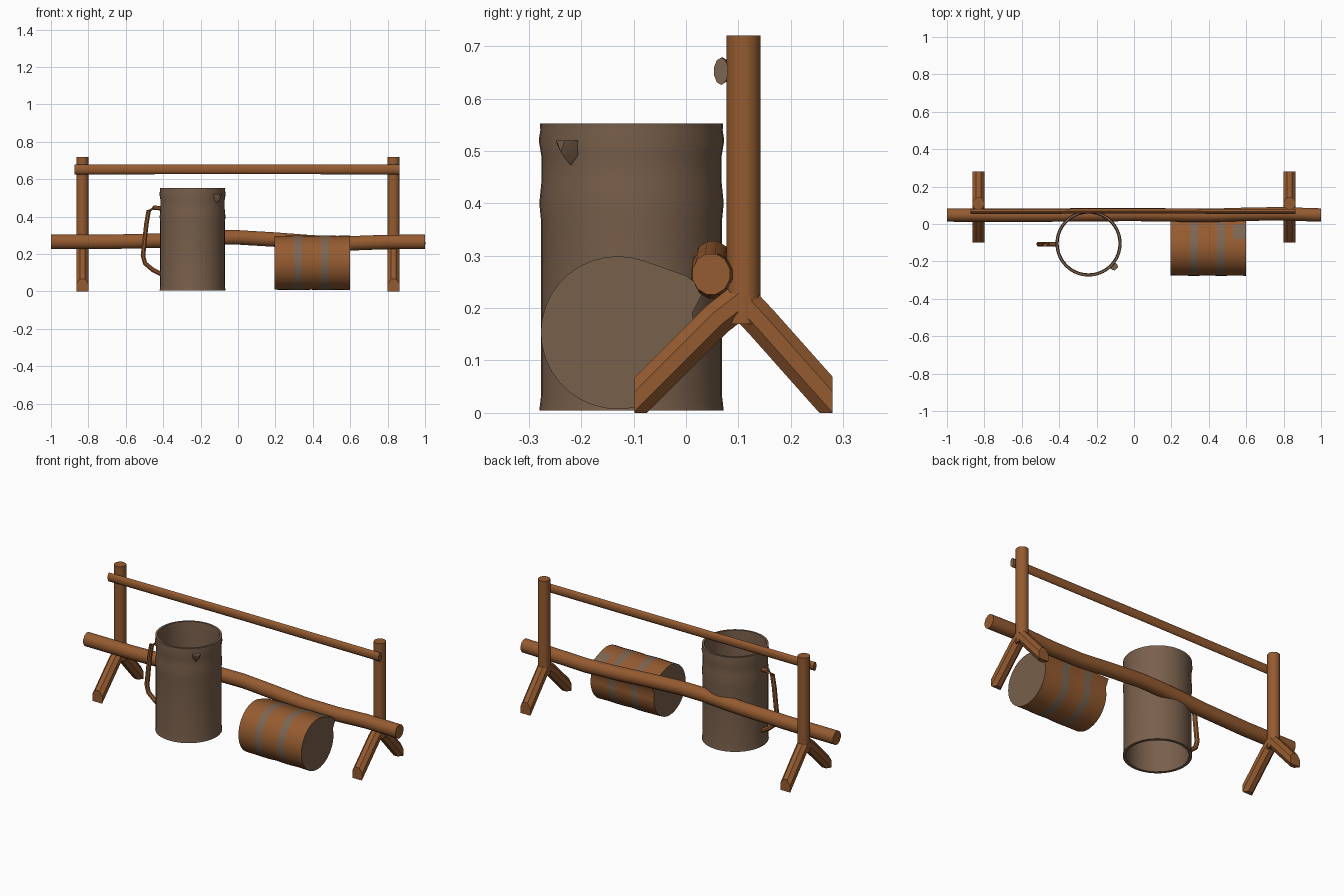
import bpy, bmesh
from math import sin, cos, pi, radians
from mathutils import Vector

if "Cube" in bpy.data.objects:
    bpy.data.objects.remove(bpy.data.objects["Cube"])


def material(name, rgb):
    m = bpy.data.materials.new(name)
    m.use_nodes = True
    m.diffuse_color = (*rgb, 1)
    m.node_tree.nodes["Principled BSDF"].inputs["Base Color"].default_value = (*rgb, 1)
    return m


wood = material("warm wood", (0.30, 0.105, 0.03))
metal = material("dull brown metal", (0.19, 0.115, 0.07))
band = material("grey brown band", (0.20, 0.13, 0.085))


def finish(name, bm, mats, angle=40):
    bmesh.ops.recalc_face_normals(bm, faces=bm.faces)
    me = bpy.data.meshes.new(name)
    bm.to_mesh(me)
    bm.free()
    for m in mats:
        me.materials.append(m)
    ob = bpy.data.objects.new(name, me)
    bpy.context.collection.objects.link(ob)
    bpy.ops.object.select_all(action="DESELECT")
    ob.select_set(True)
    bpy.context.view_layer.objects.active = ob
    bpy.ops.object.shade_smooth_by_angle(angle=radians(angle))
    return ob


def skin(bm, rings, closed=False):
    """Bridge rings of points; cap the ends unless the loop is closed."""
    vs = [[bm.verts.new(p) for p in r] for r in rings]
    n = len(vs[0])
    for a, b in zip(vs, vs[1:] + (vs[:1] if closed else [])):
        for i in range(n):
            j = (i + 1) % n
            bm.faces.new((a[i], a[j], b[j], b[i]))
    if not closed:
        bm.faces.new(vs[0])
        bm.faces.new(vs[-1])


def tube(bm, path, r1, r2, n=12):
    """Sweep an ellipse along a path; r2 is the radius nearest the vertical."""
    pts = [Vector(p) for p in path]
    rings = []
    for i, p in enumerate(pts):
        t = (pts[min(i + 1, len(pts) - 1)] - pts[max(i - 1, 0)]).normalized()
        ref = Vector((0, 0, 1)) if abs(t.x) > 0.5 else Vector((1, 0, 0))
        u = t.cross(ref).normalized()
        v = u.cross(t)
        rings.append([p + u * r1 * cos(2 * pi * (k + 0.5) / n) + v * r2 * sin(2 * pi * (k + 0.5) / n)
                      for k in range(n)])
    skin(bm, rings)


# Forked posts: an upright with two splayed legs trimmed square at the feet
for side, x in (("right", -0.832), ("left", 0.832)):
    bm = bmesh.new()
    tube(bm, [(x, 0.11, 0.17), (x, 0.11, 0.715), (x, 0.11, 0.72)], 0.033, 0.033, 16)
    finish(side + "_post", bm, [wood])
    bm = bmesh.new()
    tube(bm, [(x, 0.118, 0.225), (x, 0.06, 0.18), (x, -0.18, -0.06)], 0.035, 0.034, 8)
    tube(bm, [(x, 0.10, 0.22), (x, 0.145, 0.172), (x, 0.36, -0.07)], 0.035, 0.034, 8)
    for co, no in (((0, 0, 0), (0, 0, -1)), ((0, -0.098, 0), (0, -1, 0)), ((0, 0.28, 0), (0, 1, 0))):
        cut = bmesh.ops.bisect_plane(bm, geom=bm.verts[:] + bm.edges[:] + bm.faces[:],
                                     plane_co=co, plane_no=no, clear_outer=True)
        edges = [e for e in cut["geom_cut"] if isinstance(e, bmesh.types.BMEdge)]
        bmesh.ops.holes_fill(bm, edges=edges)
    finish(side + "_forked_legs", bm, [wood])

# Top rail, flattened front to back
bm = bmesh.new()
tube(bm, [(-0.873, 0.067, 0.652), (0, 0.069, 0.653), (0.863, 0.067, 0.652)], 0.014, 0.026, 10)
for f in bm.faces:
    if f.calc_center_median().x > 0.86:
        f.material_index = 1
finish("top_rail", bm, [wood, band])

# Wavy log resting against the posts
bm = bmesh.new()
log = [(-1, 0.048, 0.265), (-0.7, 0.046, 0.265), (-0.4, 0.048, 0.272), (-0.15, 0.05, 0.288),
       (0, 0.051, 0.289), (0.2, 0.048, 0.277), (0.4, 0.046, 0.262), (0.6, 0.052, 0.257),
       (0.78, 0.055, 0.264), (1, 0.048, 0.265)]
tube(bm, log, 0.037, 0.04, 12)
finish("log", bm, [wood])

# Open jug: a thin wall turned around its axis
jx, jy = -0.243, -0.104
wall = [(0.176, 0.005), (0.173, 0.03), (0.173, 0.37), (0.176, 0.4), (0.172, 0.44), (0.172, 0.49),
        (0.177, 0.52), (0.174, 0.54), (0.175, 0.552), (0.163, 0.552), (0.16, 0.5), (0.16, 0.005)]
bm = bmesh.new()
steps = 40
skin(bm, [[(jx + r * cos(2 * pi * k / steps), jy + r * sin(2 * pi * k / steps), z) for r, z in wall]
          for k in range(steps)], closed=True)
finish("jug_wall", bm, [metal], 50)

# Jug handle
bm = bmesh.new()
handle = [(-0.405, 0.445), (-0.45, 0.447), (-0.478, 0.43), (-0.49, 0.36), (-0.508, 0.19),
          (-0.497, 0.15), (-0.455, 0.115), (-0.41, 0.092)]
tube(bm, [(x, -0.108, z) for x, z in handle], 0.014, 0.013, 8)
finish("jug_handle", bm, [wood])

# Small spout lug
bm = bmesh.new()
d = Vector((0.74, -0.67, 0))
c = Vector((jx, jy, 0))
skin(bm, [[c + d * r + Vector((0.67, 0.74, 0)) * w + Vector((0, 0, z))
           for w, z in ((-s, 0.52), (s, 0.52), (s * 0.8, low + 0.02), (0, low), (-s * 0.8, low + 0.02))]
          for r, s, low in ((0.165, 0.022, 0.468), (0.19, 0.02, 0.485), (0.202, 0.012, 0.497))])
finish("jug_spout", bm, [metal])

# Barrel: round section drawn out to a lip at the log, with two bands
outline = [(-0.13 + 0.147 * cos(radians(a)), 0.153 + 0.146 * sin(radians(a))) for a in range(70, 361, 10)]
outline += [(0.012, 0.19), (0.035, 0.235), (0.0, 0.262)]
cuts = [(0.195, 0.985), (0.25, 0.99), (0.3, 1), (0.342, 1), (0.39, 0.985), (0.443, 1),
        (0.487, 1), (0.53, 0.99), (0.6, 1)]
bm = bmesh.new()
skin(bm, [[(x, -0.13 + (y + 0.13) * s, 0.153 + (z - 0.153) * s) for y, z in outline] for x, s in cuts])
for f in bm.faces:
    m = f.calc_center_median()
    if abs(f.normal.x) > 0.9 or len(f.verts) > 4:
        f.material_index = 1
    elif 0.3 < m.x < 0.342 or 0.443 < m.x < 0.487:
        f.material_index = 2
    elif m.x > 0.53 and -0.08 < m.y < -0.03 and m.z > 0.2:
        f.material_index = 2
finish("barrel", bm, [wood, metal, band])
